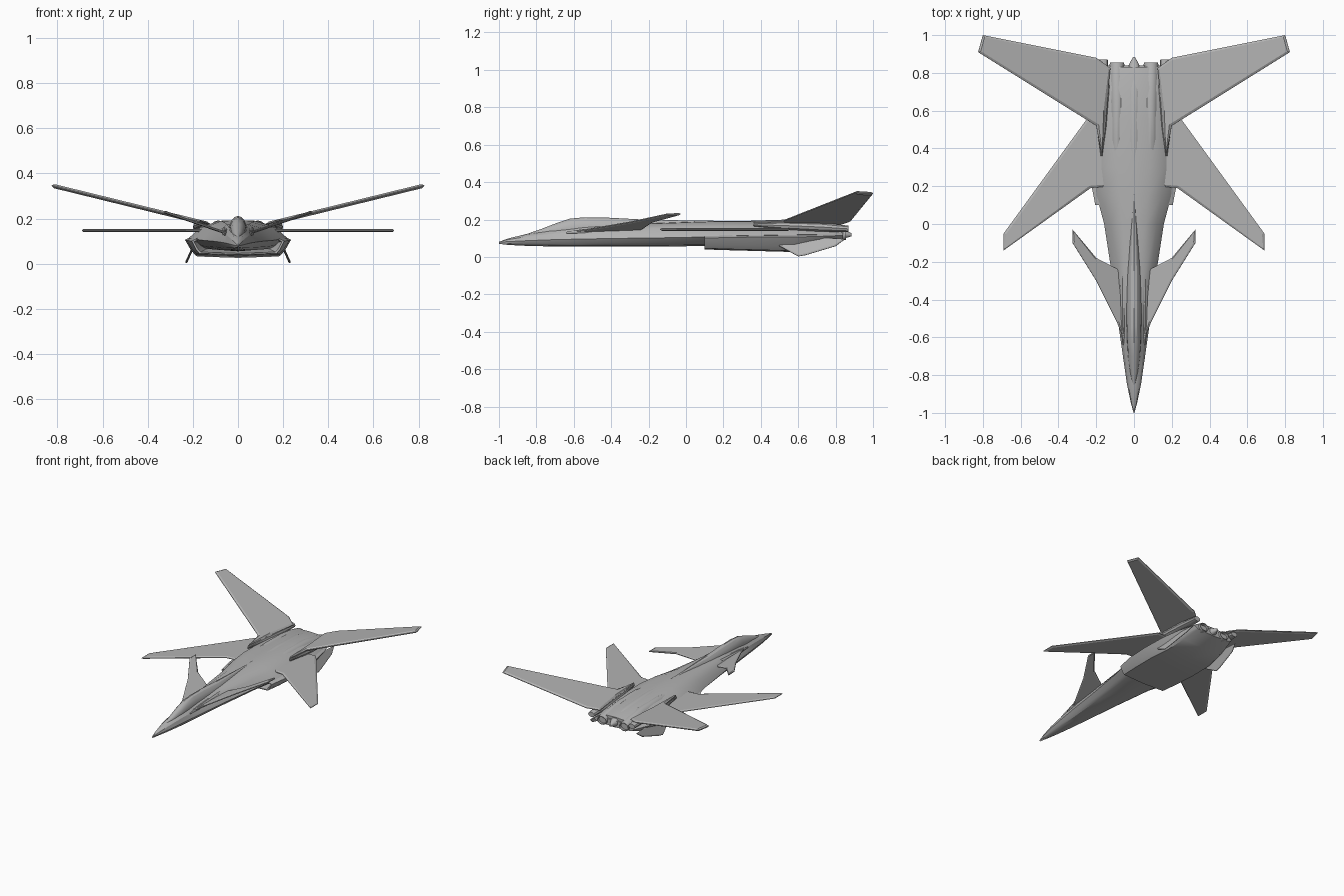
import bpy, bmesh, math
from mathutils import Vector

grey = bpy.data.materials.new("airframe grey")
grey.diffuse_color = (0.45, 0.45, 0.45, 1)


def finish(name, bm, mirror=False, angle=28):
    bmesh.ops.recalc_face_normals(bm, faces=bm.faces)
    me = bpy.data.meshes.new(name)
    bm.to_mesh(me)
    bm.free()
    me.materials.append(grey)
    ob = bpy.data.objects.new(name, me)
    bpy.context.collection.objects.link(ob)
    if mirror:
        ob.modifiers.new("Mirror", 'MIRROR').use_mirror_merge = False
    bpy.ops.object.select_all(action='DESELECT')
    ob.select_set(True)
    bpy.context.view_layer.objects.active = ob
    bpy.ops.object.shade_smooth_by_angle(angle=math.radians(angle))
    return ob


def loft(name, rings, mirror=False):
    """Skin a list of closed rings with equal point counts and cap both ends."""
    bm = bmesh.new()
    vs = [[bm.verts.new(p) for p in r] for r in rings]
    n = len(vs[0])
    for a, b in zip(vs, vs[1:]):
        for i in range(n):
            j = (i + 1) % n
            bm.faces.new((a[i], a[j], b[j], b[i]))
    bm.faces.new(vs[0])
    bm.faces.new(vs[-1])
    return finish(name, bm, mirror)


def hull_ring(y, w, mid, tw, top, bw, bot):
    """Symmetric body section: flat deck, sloping shoulder, chine, keel."""
    half = [(tw, top - .003), ((tw + w) * .54, mid + (top - mid) * .62),
            (w, mid), (w * .45 + bw * .55, mid + (bot - mid) * .6), (bw, bot + .006)]
    right = [(x, y, z) for x, z in half]
    left = [(-x, y, z) for x, z in reversed(half)]
    return [(0, y, top)] + right + [(0, y, bot)] + left


def oval(y, x0, z0, rx, rz, n=16):
    return [(x0 + rx * math.cos(t), y, z0 + rz * math.sin(t))
            for t in (2 * math.pi * i / n for i in range(n))]


def slab(name, pts, thick, rim=.013):
    """Thin mirrored panel from a planar outline, with chamfered edges."""
    pts = [Vector(p) for p in pts]
    nrm = Vector((0, 0, 0))
    for a, b in zip(pts, pts[1:] + pts[:1]):
        nrm += a.cross(b)
    nrm.normalize()
    bm = bmesh.new()
    hi = [bm.verts.new(p + nrm * .002) for p in pts]
    lo = [bm.verts.new(p - nrm * .002) for p in pts]
    caps = [bm.faces.new(hi), bm.faces.new(lo[::-1])]
    n = len(pts)
    for i in range(n):
        j = (i + 1) % n
        bm.faces.new((hi[j], hi[i], lo[i], lo[j]))
    bm.normal_update()
    bmesh.ops.inset_individual(bm, faces=caps, thickness=rim, depth=thick / 2 - .002)
    return finish(name, bm, True, 10)


# Main fuselage: y, half width, chine z, deck half width, top z, keel half width, keel z
loft("fuselage", [hull_ring(*s) for s in [
    (-1.0, .002, .079, .001, .081, .001, .070),
    (-.95, .016, .082, .007, .099, .008, .064),
    (-.85, .037, .087, .018, .123, .020, .059),
    (-.72, .056, .092, .028, .142, .034, .056),
    (-.55, .080, .096, .038, .160, .050, .055),
    (-.30, .112, .100, .048, .176, .072, .055),
    (0.0, .158, .104, .062, .187, .105, .057),
    (.15, .198, .110, .075, .192, .130, .060),
    (.30, .218, .114, .085, .193, .150, .060),
    (.55, .212, .118, .085, .190, .150, .060),
    (.72, .190, .120, .080, .180, .140, .075),
    (.83, .155, .120, .070, .160, .120, .095)]])

# Wide lower engine housing with a recessed intake in front
loft("engine_housing", [hull_ring(*s) for s in [
    (.22, .165, .095, .100, .110, .140, .060),
    (.10, .195, .098, .110, .120, .165, .046),
    (.10, .205, .100, .115, .128, .172, .040),
    (.22, .228, .104, .120, .135, .182, .036),
    (.40, .235, .106, .120, .140, .188, .031),
    (.58, .230, .106, .120, .140, .180, .026),
    (.72, .205, .110, .110, .140, .160, .050),
    (.84, .165, .115, .100, .140, .130, .090)]])

# Canopy flowing back into a narrow spine
loft("canopy_and_spine", [oval(*s) for s in [
    (-.86, 0, .112, .006, .008), (-.78, 0, .125, .022, .022),
    (-.70, 0, .135, .032, .043), (-.62, 0, .143, .037, .062),
    (-.54, 0, .145, .040, .067), (-.42, 0, .145, .041, .065),
    (-.25, 0, .145, .040, .056), (0, 0, .145, .024, .050),
    (.18, 0, .145, .003, .048)]])

# Side fairings carrying the foreplanes
loft("foreplane_fairing", [oval(y, x, z, rx, rz, 10) for y, x, z, rx, rz in [
    (-.64, .058, .130, .003, .004), (-.55, .058, .136, .012, .013),
    (-.35, .056, .145, .018, .019), (-.21, .054, .155, .012, .016)]], True)

# Twin exhausts with hollow ends
loft("exhaust", [oval(*s) for s in [
    (.30, .088, .135, .030, .045), (.45, .088, .135, .042, .057),
    (.65, .088, .133, .044, .055), (.78, .090, .126, .042, .043),
    (.855, .090, .120, .038, .030), (.855, .090, .120, .033, .025),
    (.76, .090, .120, .028, .022)]], True)

# Pointed tail boom between the exhausts
loft("tail_boom", [oval(*s) for s in [
    (.25, 0, .140, .030, .050), (.45, 0, .140, .042, .057),
    (.70, 0, .135, .046, .052), (.82, 0, .125, .040, .034),
    (.885, 0, .118, .005, .008)]])

# Forward-swept main wings
slab("main_wing", [(x, y, .147) for x, y in [
    (.14, .20), (.23, .19), (.69, -.14), (.69, -.05), (.25, .555), (.14, .555)]], .015)

# Large upswept tail wings with root strake
slab("tail_wing", [(x, y, .193 + (x - .2) * .245) for x, y in [
    (.17, .36), (.20, .52), (.825, .91), (.80, 1.0), (.20, .88),
    (.125, .825), (.15, .60)]], .018)

# Tail wing root blocks
loft("tail_wing_root", [oval(y, x, z, rx, rz, 10) for y, x, z, rx, rz in [
    (.36, .172, .172, .004, .008), (.52, .172, .168, .026, .022),
    (.72, .165, .160, .035, .026), (.87, .165, .150, .026, .018)]], True)

# Foreplanes
slab("foreplane", [(x, y, .138 + (x - .06) * .345) for x, y in [
    (.05, -.62), (.09, -.52), (.20, -.30), (.325, -.10), (.325, -.03),
    (.20, -.18), (.085, -.24), (.05, -.21)]], .012, .008)

# Splayed ventral fins
slab("ventral_fin", [(.232 - z * .45, y, z) for y, z in [
    (.47, .075), (.60, .003), (.64, .010), (.80, .058), (.85, .095), (.60, .11)]], .010, .008)
